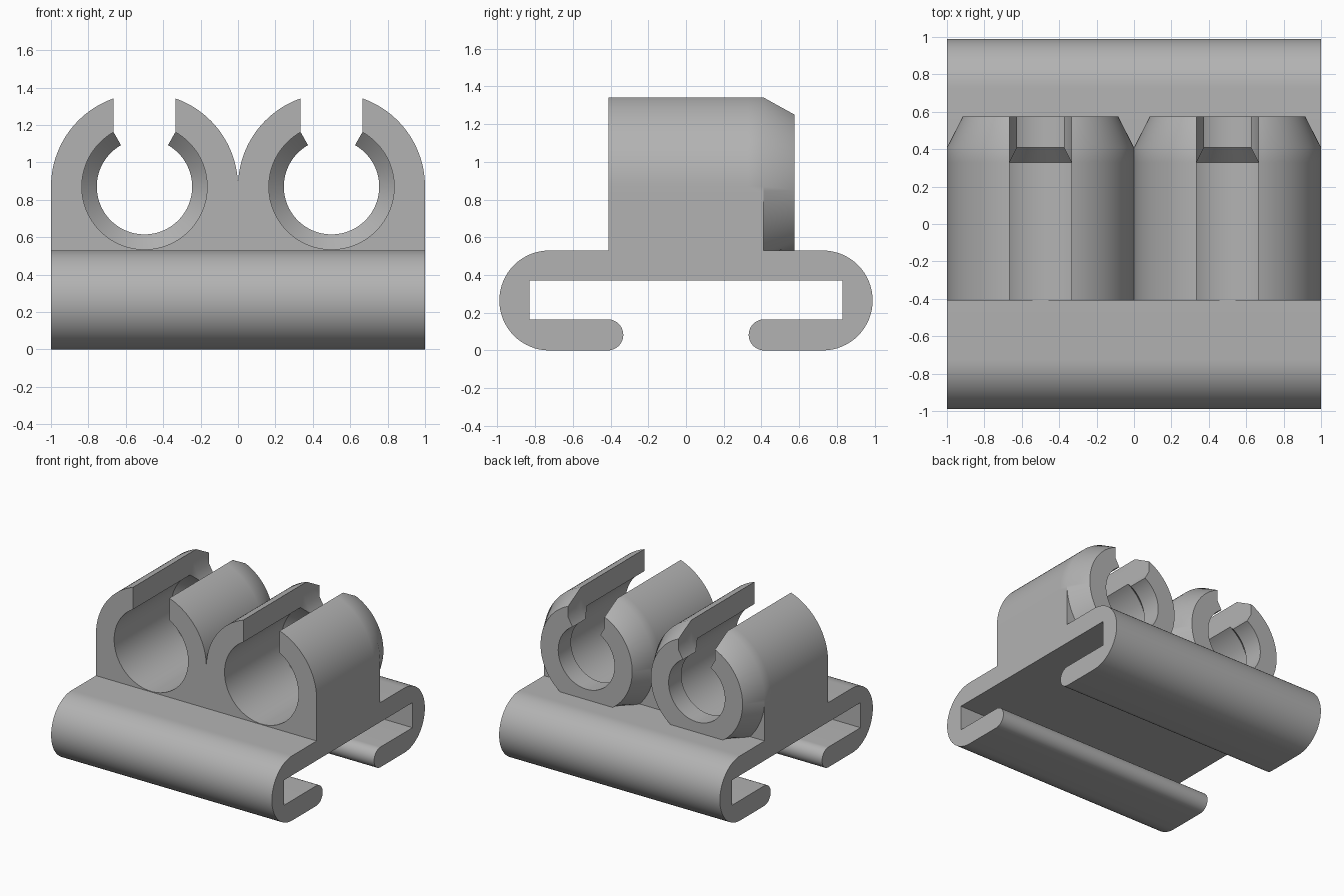
import bpy, bmesh
from math import sin, cos, asin, pi, radians, sqrt

cube = bpy.data.objects.get("Cube")
if cube:
    bpy.data.objects.remove(cube)

gray = bpy.data.materials.new("plain gray")
gray.use_nodes = True
COLOR = (0.45, 0.45, 0.45, 1)
gray.diffuse_color = COLOR
gray.node_tree.nodes["Principled BSDF"].inputs["Base Color"].default_value = COLOR


def loft(name, sections):
    """Join closed sections of equal length and cap both ends."""
    bm = bmesh.new()
    rings = [[bm.verts.new(p) for p in s] for s in sections]
    n = len(rings[0])
    for a, b in zip(rings, rings[1:]):
        for i in range(n):
            j = (i + 1) % n
            bm.faces.new((a[i], a[j], b[j], b[i]))
    bm.faces.new(rings[0])
    bm.faces.new(rings[-1])
    bmesh.ops.remove_doubles(bm, verts=bm.verts, dist=1e-5)
    bmesh.ops.recalc_face_normals(bm, faces=bm.faces)
    mesh = bpy.data.meshes.new(name)
    bm.to_mesh(mesh)
    bm.free()
    mesh.materials.append(gray)
    obj = bpy.data.objects.new(name, mesh)
    bpy.context.collection.objects.link(obj)
    bpy.ops.object.select_all(action='DESELECT')
    obj.select_set(True)
    bpy.context.view_layer.objects.active = obj
    bpy.ops.object.shade_smooth_by_angle(angle=radians(30))
    return obj


def steps(a, b, n):
    return [a + (b - a) * i / n for i in range(n + 1)]


# Rail base: C-shaped hooks on both sides, extruded across the width
half = [(0.725 + 0.265 * cos(t), 0.265 + 0.265 * sin(t)) for t in steps(pi / 2, -pi / 2, 32)]
half += [(0.415 + 0.0825 * cos(t), 0.0825 + 0.0825 * sin(t)) for t in steps(-pi / 2, -1.5 * pi, 24)]
half += [(0.83, 0.165), (0.83, 0.37)]
profile = half + [(-y, z) for y, z in reversed(half)]
loft("rail_base", [[(x, y, z) for y, z in profile] for x in (-1, 1)])

# Round clips: open ring with a square foot, stepped bore and tapered back end
CENTER_Z, BORE, SLOT = 0.87, 0.335, 0.165


def clip_section(cx, y, outer, inner, foot):
    start = asin(SLOT / outer)            # angles run from the top
    angles = steps(start, pi / 2, 24) + steps(pi / 2, 1.5 * pi, 64)[1:]
    angles += steps(1.5 * pi, 2 * pi - start, 24)[1:]
    pts = []
    for t in angles:
        x, z = outer * sin(t), outer * cos(t)
        if foot and z < 1e-6:
            x = max(-outer, min(outer, x * sqrt(2)))
            z = max(-0.38, z * sqrt(2))
        pts.append((x, max(z, -0.38 if foot else -0.36)))
    # slot wall down to the bore, then radially in to the narrow bore
    gap = asin(SLOT / BORE)
    pts.append((BORE * sin(-gap), BORE * cos(gap)))
    pts += [(inner * sin(t), inner * cos(t)) for t in steps(2 * pi - gap, gap, 96)]
    pts.append((BORE * sin(gap), BORE * cos(gap)))
    return [(cx + x, y, CENTER_Z + z) for x, z in pts]


STATIONS = [(-0.41, 0.5, BORE, True), (0.33, 0.5, BORE, True),
            (0.41, 0.5, 0.255, True), (0.41, 0.5, 0.255, False),
            (0.575, 0.415, 0.255, False)]
for name, cx in (("right_clip", -0.5), ("left_clip", 0.5)):
    loft(name, [clip_section(cx, *s) for s in STATIONS])
